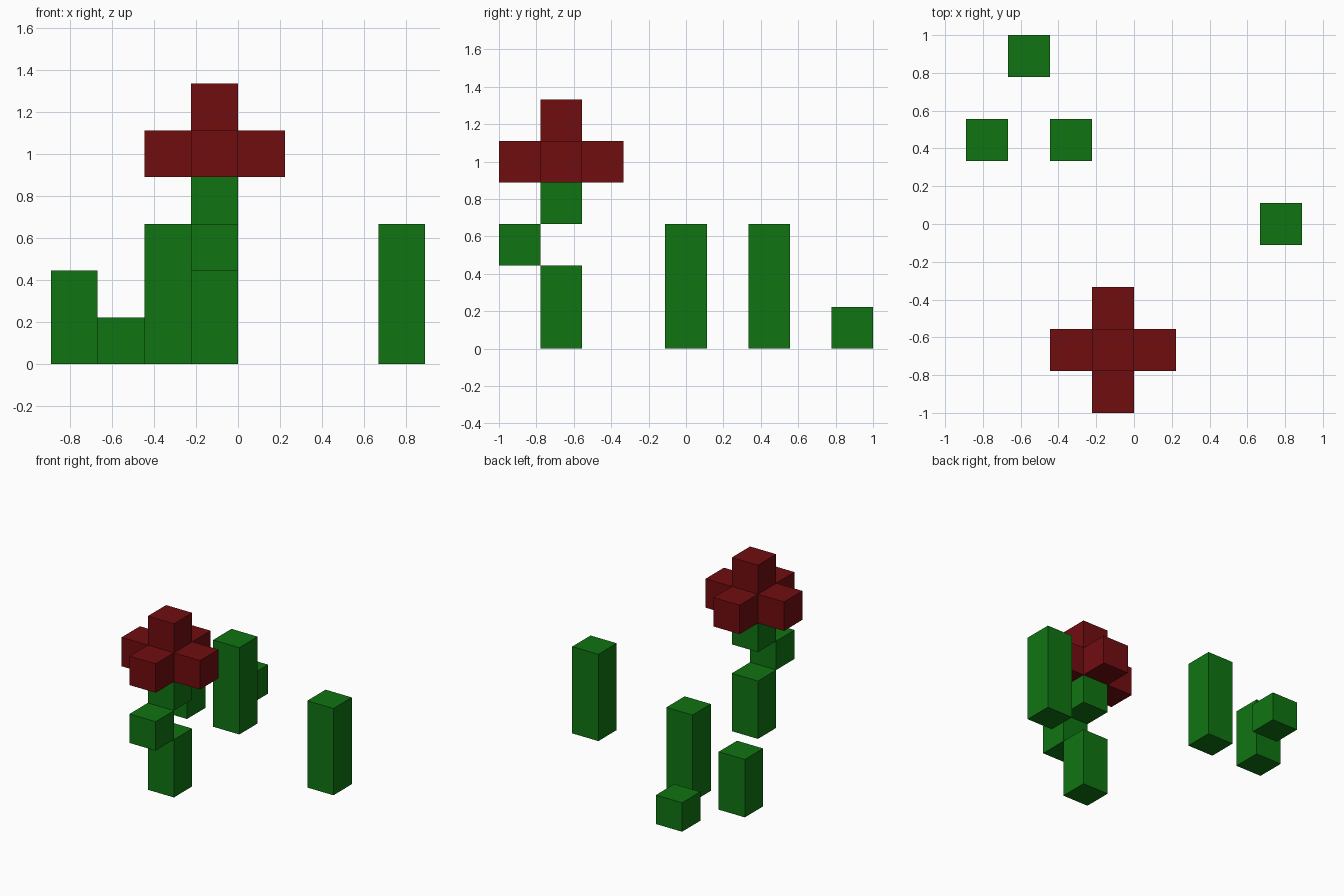
import bpy, bmesh
from mathutils import Vector

if "Cube" in bpy.data.objects:
    bpy.data.objects.remove(bpy.data.objects["Cube"])

U = 2 / 9  # edge of one block


def material(name, rgb):
    m = bpy.data.materials.new(name)
    m.diffuse_color = (*rgb, 1)
    m.use_nodes = True
    m.node_tree.nodes["Principled BSDF"].inputs["Base Color"].default_value = m.diffuse_color
    return m


GREEN = material("leaf green", (0.005, 0.175, 0.006))
RED = material("petal red", (0.165, 0.004, 0.005))


def finish(name, bm, mat):
    mesh = bpy.data.meshes.new(name)
    bm.to_mesh(mesh)
    bm.free()
    mesh.materials.append(mat)
    obj = bpy.data.objects.new(name, mesh)
    bpy.context.collection.objects.link(obj)
    return obj


def column(name, x, y, z, height, mat):
    """Box one block wide, centred on x, y (in blocks), from z up."""
    bm = bmesh.new()
    bmesh.ops.create_cube(bm, size=1)
    for v in bm.verts:
        v.co = Vector((v.co.x + x, v.co.y + y, (v.co.z + 0.5) * height + z)) * U
    return finish(name, bm, mat)


# Grass blades
for i, (x, y, h) in enumerate([(-3.5, 2, 2), (-1.5, 2, 3), (-2.5, 4, 1), (3.5, 0, 3)]):
    column(f"grass_blade_{i + 1}", x, y, 0, h, GREEN)

# Flower stem with its leaf stepping forward
FX, FY = -0.5, -3
column("lower_stem", FX, FY, 0, 2, GREEN)
column("leaf", FX, FY - 1, 2, 1, GREEN)
column("upper_stem", FX, FY, 3, 1, GREEN)

# Flower head: a cube whose sides and top are extruded by one block
bm = bmesh.new()
bmesh.ops.create_cube(bm, size=U)
bmesh.ops.translate(bm, verts=bm.verts, vec=Vector((FX, FY, 4.5)) * U)
bm.normal_update()
for face in [f for f in bm.faces if f.normal.z > -0.5]:
    step = face.normal.copy() * U
    new = bmesh.ops.extrude_discrete_faces(bm, faces=[face])["faces"][0]
    bmesh.ops.translate(bm, verts=new.verts, vec=step)
bmesh.ops.recalc_face_normals(bm, faces=bm.faces)
finish("flower_head", bm, RED)
